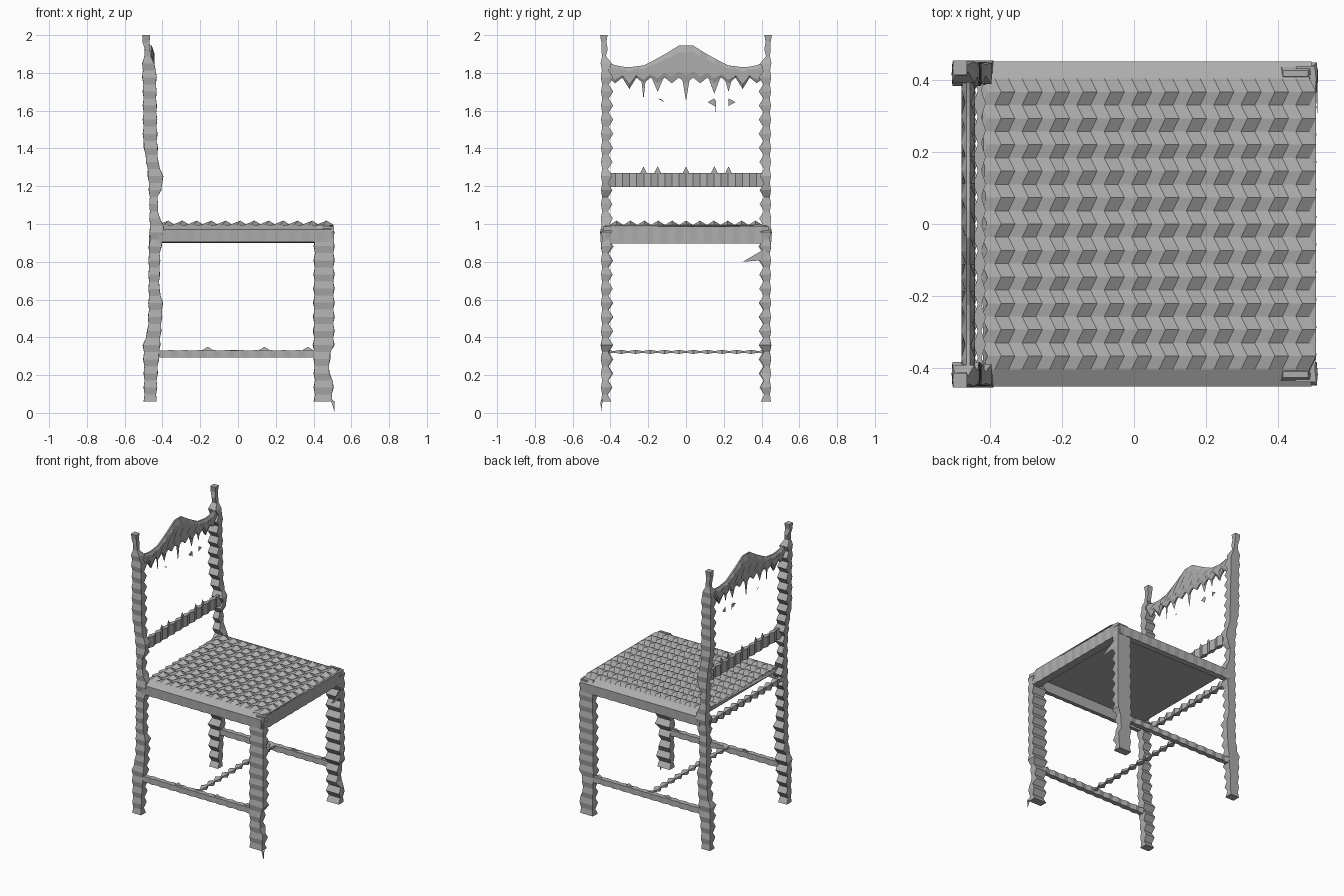
import bpy, bmesh, math
from mathutils import Vector

if "Cube" in bpy.data.objects:
    bpy.data.objects.remove(bpy.data.objects["Cube"], do_unlink=True)

grey = bpy.data.materials.new("plain grey")
grey.use_nodes = True
COL = (0.42, 0.42, 0.42, 1)
grey.diffuse_color = COL
for n in grey.node_tree.nodes:
    if n.type == 'BSDF_PRINCIPLED':
        n.inputs["Base Color"].default_value = COL

STEP = 0.0375


def finish(name, bm):
    bmesh.ops.recalc_face_normals(bm, faces=bm.faces)
    me = bpy.data.meshes.new(name)
    bm.to_mesh(me)
    bm.free()
    me.materials.append(grey)
    ob = bpy.data.objects.new(name, me)
    bpy.context.collection.objects.link(ob)
    return ob


def loft(name, rings):
    """Skin a list of equal rings and cap both ends."""
    bm = bmesh.new()
    vs = [[bm.verts.new(p) for p in r] for r in rings]
    n = len(vs[0])
    for a, b in zip(vs, vs[1:]):
        for k in range(n):
            bm.faces.new((a[k], a[(k + 1) % n], b[(k + 1) % n], b[k]))
    caps = [bm.faces.new(vs[0]), bm.faces.new(vs[-1])]
    bmesh.ops.triangulate(bm, faces=caps)
    return finish(name, bm)


def slivers(name, tris):
    """Thin loose triangles."""
    bm = bmesh.new()
    for t in tris:
        bm.faces.new([bm.verts.new(p) for p in t])
    return finish(name, bm)


def interp(table, t):
    """Linear lookup in rows of (t, a, b, ...)."""
    if t <= table[0][0]:
        return table[0][1:]
    for p, q in zip(table, table[1:]):
        if t <= q[0]:
            f = (t - p[0]) / (q[0] - p[0])
            return [u + (v - u) * f for u, v in zip(p[1:], q[1:])]
    return table[-1][1:]


def steps(lo, hi):
    n = max(2, round((hi - lo) / STEP))
    return [lo + (hi - lo) * i / n for i in range(n + 1)]


EIGHT = [(-1, -1), (0, -1), (1, -1), (1, 0), (1, 1), (0, 1), (-1, 1), (-1, 0)]


def post(name, table, side):
    """Upright with a toothed inner face; table rows are z, x0, x1, inner y, outer y."""
    rings = []
    for i, z in enumerate(steps(table[0][0], table[-1][0])):
        x0, x1, yi, yo = interp(table, z)
        cx, hx, odd = (x0 + x1) / 2, (x1 - x0) / 2, i % 2
        ring = []
        for a, b in EIGHT:
            if odd:
                a *= 0.86
                b = b * 0.8 if b > 0 else b * 0.25
            elif a * b:
                a *= 0.95
            y = (yi + yo) / 2 + b * (yo - yi) / 2
            ring.append((cx + a * hx, side * y, z))
        rings.append(ring)
    return loft(name, rings)


def bar(name, axis, lo, hi, centre, half, pinch):
    """Faceted bar along x (axis 0) or y (axis 1), pinched at every other ring."""
    rings = []
    for i, t in enumerate(steps(lo, hi)):
        s = pinch if i % 2 else (1, 1)
        ring = []
        for a, b in EIGHT:
            p = Vector((0, 0, centre[1] + b * half[1] * s[1]))
            p[axis] = t
            p[1 - axis] = centre[0] + a * half[0] * s[0]
            ring.append(p)
        rings.append(ring)
    return loft(name, rings)


# Legs and back uprights
REAR = [(0.06, -.50, -.43, .395, .45), (.20, -.50, -.425, .385, .45), (.36, -.505, -.41, .385, .452),
        (.44, -.48, -.405, .385, .45), (.60, -.475, -.395, .385, .45), (.64, -.475, -.415, .39, .45),
        (.86, -.475, -.41, .385, .45), (.93, -.47, -.39, .38, .455), (1.0, -.47, -.39, .38, .455),
        (1.04, -.47, -.42, .39, .45), (1.16, -.47, -.425, .39, .45), (1.19, -.475, -.395, .39, .45),
        (1.27, -.48, -.395, .39, .45), (1.31, -.485, -.42, .39, .45), (1.44, -.505, -.425, .385, .45),
        (1.70, -.505, -.43, .385, .45), (1.83, -.51, -.43, .385, .452), (1.87, -.505, -.455, .40, .452),
        (1.91, -.49, -.465, .42, .445), (1.95, -.50, -.465, .405, .452), (1.98, -.52, -.465, .40, .455),
        (2.0, -.505, -.465, .415, .455)]
FRONT = [(.06, .40, .50, .395, .45), (.17, .40, .51, .39, .45), (.21, .40, .485, .39, .45),
         (.31, .40, .49, .39, .45), (.36, .395, .512, .385, .45), (.88, .40, .512, .39, .45),
         (.97, .40, .512, .39, .45), (.995, .41, .49, .40, .43)]
for side, label in ((1, "far"), (-1, "near")):
    post("back_post_" + label, REAR, side)
    post("front_leg_" + label, FRONT, side)
    # Side stretchers with a few raised nibs
    bar("side_stretcher_" + label, 0, -.43, .43, (side * .425, .312), (.02, .02), (.65, .95))
    slivers("stretcher_nibs_" + label,
            [((x - .04, side * .425, .325), (x + .04, side * .425, .325), (x, side * .42, .35))
             for x in (-.16, .14, .37)])

# Middle stretcher
bar("middle_stretcher", 1, -.42, .42, (-.02, .323), (.022, .011), (.25, .4))

# Seat: rippled top, chamfered sides and hanging side rails in one section
tops = steps(-.405, .405)
rings = []
for i, x in enumerate(steps(-.42, .495)):
    w = .447 if i % 2 else .452
    ring = [(x, -.415, .90), (x, -w, .905), (x, -.452, .97)]
    for j, y in enumerate(tops):
        peak = 0 < j < len(tops) - 1 and j % 2 and (i + j // 2 * 2) % 2
        ring.append((x + (.012 if j % 2 else -.006), y, 1.018 if peak else .995))
    ring += [(x, .452, .97), (x, w, .905), (x, .415, .90), (x, .405, .965), (x, -.405, .965)]
    rings.append(ring)
loft("seat", rings)

# Rails under the seat
bar("front_rail", 1, -.44, .44, (.478, .942), (.03, .044), (.85, 1))
bar("rear_rail", 1, -.41, .41, (-.45, .92), (.02, .022), (.35, .5))

# Lower back rail with small spikes
bar("lower_back_rail", 1, -.41, .41, (-.43, 1.232), (.017, .037), (.3, 1))
slivers("rail_spikes", [((-.43, y - .02, 1.265), (-.43, y + .02, 1.265), (-.43, y, 1.305))
                        for y in (-.225, -.15, 0, .15, .225)])

# Arched crest rail with a ragged lower edge
ARCH = [(0, 1.945), (.04, 1.945), (.10, 1.905), (.22, 1.84), (.30, 1.83), (.36, 1.835), (.41, 1.855)]
rings = []
for i, y in enumerate(steps(-.4125, .4125)):
    top = interp(ARCH, abs(y))[0]
    low = 1.745 if i % 2 else 1.775
    if abs(abs(y) - .30) < .02:
        low = 1.715
    col = []
    for k in range(6):
        t = .005 if k in (0, 5) else (.019 if (i + k) % 2 else .008)
        col.append((low + (top - low) * k / 5, t))
    rings.append([(-.462 + t, y, z) for z, t in col] + [(-.462 - t, y, z) for z, t in reversed(col)])
loft("crest_rail", rings)

# Spikes and loose chips below the crest
X = -.462
slivers("crest_chips",
        [((X, y - w, 1.77), (X, y + w, 1.77), (X, y, z))
         for y, w, z in ((-.225, .012, 1.66), (-.15, .03, 1.70), (0, .02, 1.65), (.15, .03, 1.69),
                         (.225, .02, 1.70))]
        + [((X, .115, 1.645), (X, .15, 1.625), (X, .15, 1.665)),
           ((X, .15, 1.655), (X, .155, 1.59), (X, .16, 1.655)),
           ((X, .225, 1.625), (X, .225, 1.665), (X, .262, 1.645)),
           ((X, -.15, 1.665), (X, -.115, 1.645), (X, -.13, 1.66))])

# Loose splinters on the front legs
slivers("leg_splinters",
        [((.51, .42, .87), (.512, .43, .81), (.512, .30, .80)),
         ((.50, .42, .87), (.512, .43, .81), (.506, .30, .80)),
         ((.49, -.45, .075), (.512, -.45, .06), (.512, -.45, 0)),
         ((.512, -.44, .075), (.512, -.452, .06), (.512, -.45, 0))])
